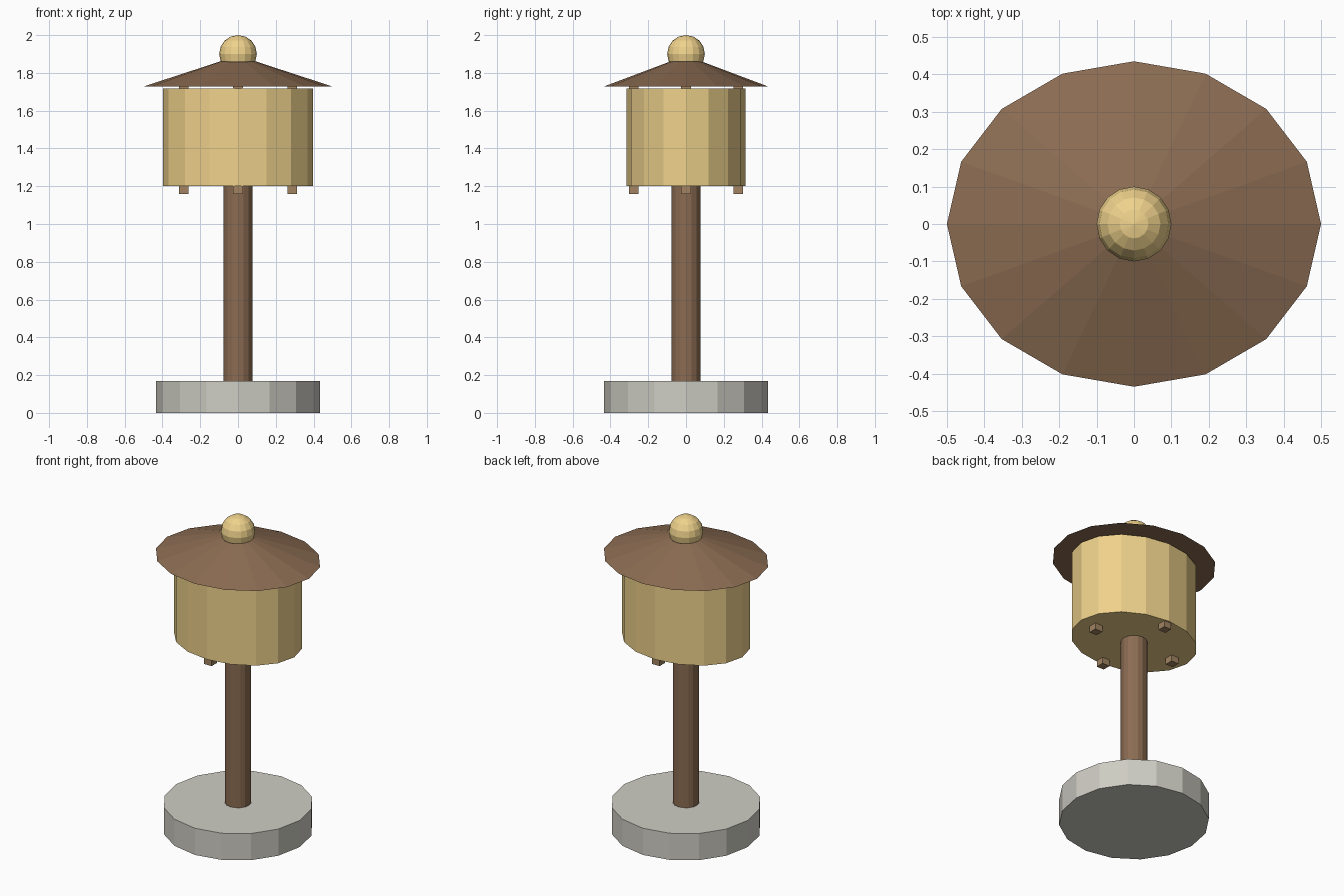
import bpy, math

if "Cube" in bpy.data.objects:
    bpy.data.objects.remove(bpy.data.objects["Cube"])


def material(name, color):
    m = bpy.data.materials.new(name)
    m.diffuse_color = (*color, 1)
    m.use_nodes = True
    m.node_tree.nodes["Principled BSDF"].inputs["Base Color"].default_value = m.diffuse_color
    return m


STONE = material("stone", (0.62, 0.61, 0.55))
WOOD = material("wood", (0.26, 0.15, 0.085))
POST = material("light_wood", (0.36, 0.23, 0.12))
GLOW = material("warm_paper", (0.86, 0.64, 0.26))


def finish(name, mat):
    ob = bpy.context.object
    ob.name = name
    ob.data.materials.append(mat)
    bpy.ops.object.transform_apply(location=False, rotation=False, scale=True)
    return ob


def drum(name, mat, z0, z1, rx, ry, top=1.0, sides=16):
    """Upright elliptical drum; top is the ratio of upper to lower radius."""
    bpy.ops.mesh.primitive_cone_add(vertices=sides, radius1=1, radius2=top,
                                    depth=1, location=(0, 0, (z0 + z1) / 2))
    bpy.context.object.scale = (rx, ry, z1 - z0)
    return finish(name, mat)


# Foot and pole
drum("base", STONE, 0, 0.17, 0.434, 0.434)
drum("pole", WOOD, 0.15, 1.21, 0.077, 0.077)

# Oval lantern body
drum("lantern_body", GLOW, 1.2, 1.717, 0.397, 0.314)

# Four slim posts joining body and roof
for i, (x, y) in enumerate([(0.287, 0), (-0.287, 0), (0, 0.277), (0, -0.277)]):
    bpy.ops.mesh.primitive_cube_add(size=1, location=(x, y, 1.457))
    bpy.context.object.scale = (0.052, 0.052, 0.594)
    finish(f"post_{i + 1}", POST)

# Oval roof and round finial
drum("roof", WOOD, 1.728, 1.862, 0.5, 0.435, top=0.18)
bpy.ops.mesh.primitive_uv_sphere_add(segments=16, ring_count=8, radius=0.1,
                                     location=(0, 0, 1.9))
finish("finial", GLOW)
